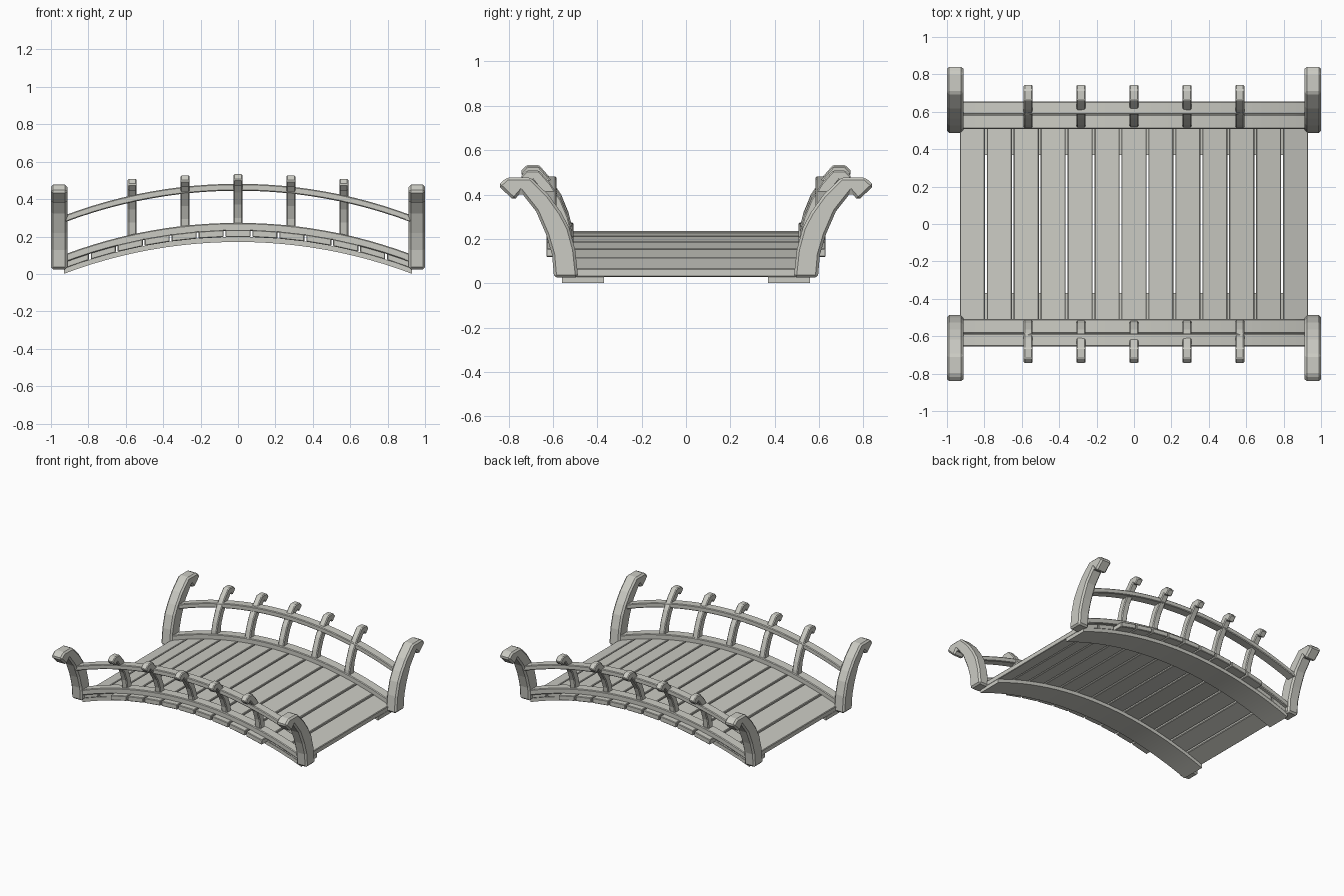
import bpy, bmesh, math
from mathutils import Vector

cube = bpy.data.objects.get("Cube")
if cube:
    bpy.data.objects.remove(cube, do_unlink=True)

stone = bpy.data.materials.new("pale grey")
stone.use_nodes = True
stone.diffuse_color = (0.60, 0.60, 0.55, 1)
stone.node_tree.nodes["Principled BSDF"].inputs["Base Color"].default_value = (0.60, 0.60, 0.55, 1)

RADIUS = 2.63      # curve shared by deck, curbs and rails
PITCH = 0.144      # plank spacing


def prism(name, outline, direction, bevel=0.0, smooth=False):
    """Extrude a flat outline along a direction, with softened edges."""
    bm = bmesh.new()
    face = bm.faces.new([bm.verts.new(p) for p in outline])
    grown = bmesh.ops.extrude_face_region(bm, geom=[face])["geom"]
    bmesh.ops.translate(bm, vec=Vector(direction),
                        verts=[g for g in grown if isinstance(g, bmesh.types.BMVert)])
    bmesh.ops.recalc_face_normals(bm, faces=bm.faces)
    mesh = bpy.data.meshes.new(name)
    bm.to_mesh(mesh)
    bm.free()
    mesh.materials.append(stone)
    obj = bpy.data.objects.new(name, mesh)
    bpy.context.collection.objects.link(obj)
    if bevel:
        mod = obj.modifiers.new("soft edges", "BEVEL")
        mod.width = bevel
        mod.segments = 1
        mod.limit_method = "ANGLE"
        mod.angle_limit = math.radians(35)
    if smooth:
        bpy.ops.object.select_all(action="DESELECT")
        obj.select_set(True)
        bpy.context.view_layer.objects.active = obj
        bpy.ops.object.shade_smooth_by_angle(angle=math.radians(25))
    return obj


def drop(x):
    return math.sqrt(RADIUS ** 2 - x ** 2) - RADIUS


def arch(name, x0, x1, low, high, y0, y1, segments, bevel=0.0):
    """Band following the bridge curve; low and high are heights at mid span."""
    xs = [x0 + (x1 - x0) * i / segments for i in range(segments + 1)]
    outline = [(x, y0, high + drop(x)) for x in xs]
    outline += [(x, y0, low + drop(x)) for x in reversed(xs)]
    return prism(name, outline, (0, y1 - y0, 0), bevel, segments > 1)


# Deck planks: the middle ones stick out past the curbs
for i in range(-6, 7):
    half = 0.63 if abs(i) <= 4 else 0.56
    x = i * PITCH
    w = PITCH / 2 - 0.005
    arch("deck_plank", x - w, x + w, 0.198, 0.236, -half, half, 1, 0.004)

# Hooked outlines as (distance from centre line, height)
post_outline = [(0.486, 0.025), (0.50, 0.152), (0.527, 0.251), (0.563, 0.319),
                (0.618, 0.396), (0.70, 0.477), (0.808, 0.477), (0.848, 0.441),
                (0.776, 0.373), (0.744, 0.41), (0.676, 0.324), (0.631, 0.22),
                (0.604, 0.129), (0.595, 0.025)]
baluster_outline = [(0.51, 0.20), (0.515, 0.26), (0.53, 0.32), (0.563, 0.40),
                    (0.612, 0.475), (0.663, 0.533), (0.718, 0.533), (0.747, 0.503),
                    (0.713, 0.467), (0.69, 0.488), (0.648, 0.435), (0.605, 0.37),
                    (0.578, 0.30), (0.565, 0.20)]

for side, s in (("front", -1), ("back", 1)):
    # Stringer, curb and handrail
    arch(side + "_stringer", -0.93, 0.93, 0.171, 0.199, s * 0.37, s * 0.56, 24)
    arch(side + "_curb", -0.93, 0.93, 0.23, 0.273, s * 0.508, s * 0.585, 24, 0.005)
    arch(side + "_handrail", -0.93, 0.93, 0.445, 0.482, s * 0.585, s * 0.655, 24, 0.005)

    # Corner posts
    for end, x in (("right", -1.0), ("left", 0.912)):
        prism(f"{side}_{end}_post", [(x, s * y, z) for y, z in post_outline],
              (0.088, 0, 0), 0.012)

    # Balusters
    for i in range(-2, 3):
        x = i * 0.283
        prism(side + "_baluster",
              [(x - 0.024, s * y, z + 0.4 * drop(x)) for y, z in baluster_outline],
              (0.048, 0, 0), 0.006)
